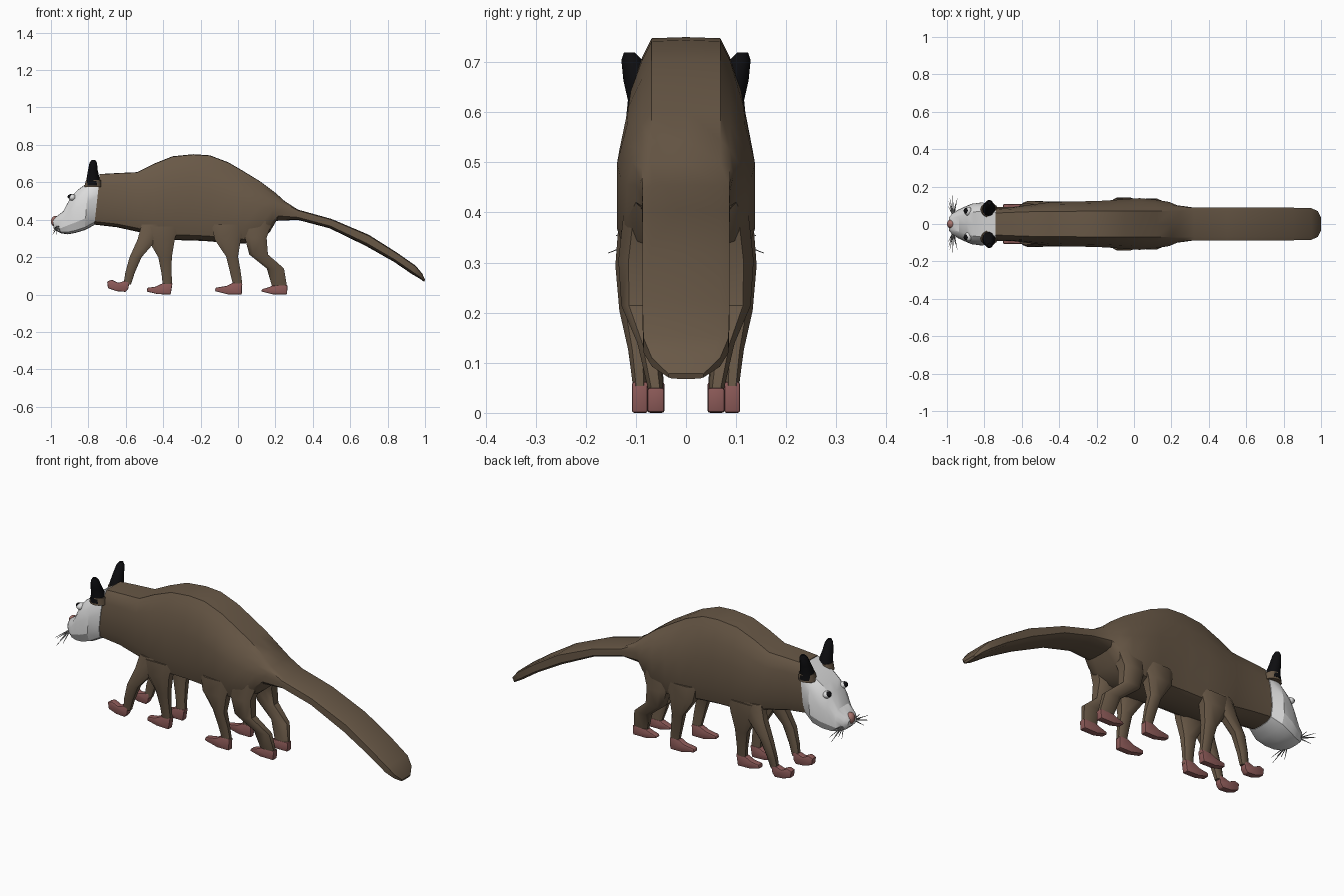
import bpy, bmesh, math
from mathutils import Vector

if "Cube" in bpy.data.objects:
    bpy.data.objects.remove(bpy.data.objects["Cube"])


def material(name, rgb):
    m = bpy.data.materials.new(name)
    m.diffuse_color = (*rgb, 1)
    m.use_nodes = True
    m.node_tree.nodes["Principled BSDF"].inputs["Base Color"].default_value = m.diffuse_color
    return m


BROWN = material("brown fur", (0.14, 0.098, 0.062))
WHITE = material("white face", (0.72, 0.72, 0.72))
BLACK = material("black", (0.004, 0.004, 0.005))
PINK = material("pink feet", (0.27, 0.105, 0.1))
NOSE = material("nose pink", (0.38, 0.17, 0.15))
GREY = material("whisker grey", (0.3, 0.3, 0.3))


def finish(bm, name, mat, mirror=False, angle=35):
    bmesh.ops.recalc_face_normals(bm, faces=bm.faces[:])
    me = bpy.data.meshes.new(name)
    bm.to_mesh(me)
    bm.free()
    ob = bpy.data.objects.new(name, me)
    bpy.context.collection.objects.link(ob)
    me.materials.append(mat)
    bpy.ops.object.select_all(action='DESELECT')
    ob.select_set(True)
    bpy.context.view_layer.objects.active = ob
    bpy.ops.object.shade_smooth_by_angle(angle=math.radians(angle))
    if mirror:
        mod = ob.modifiers.new("mirror", 'MIRROR')
        mod.use_axis = (False, True, False)
        mod.use_mirror_merge = False
    return ob


def loft(rings, name, mat, mirror=False, angle=35):
    bm = bmesh.new()
    loops = [[bm.verts.new(p) for p in r] for r in rings]
    n = len(loops[0])
    for a, b in zip(loops, loops[1:]):
        for i in range(n):
            bm.faces.new((a[i], a[(i + 1) % n], b[(i + 1) % n], b[i]))
    bm.faces.new(loops[0])
    bm.faces.new(loops[-1])
    return finish(bm, name, mat, mirror, angle)


def section(xt, zt, xb, zb, wt, w):
    """Boxy rounded cross-section, slanted from its top to its bottom point."""
    half = [(0, 0), (0.78 * wt, 0.005), (wt, 0.09), (0.6 * w + 0.4 * wt, 0.22),
            (w, 0.42), (w, 0.75), (0.82 * w, 0.94), (0.5 * w, 0.99), (0, 1)]
    pts = half + [(-y, s) for y, s in half[-2:0:-1]]
    return [(xt + (xb - xt) * s, y, zt + (zb - zt) * s) for y, s in pts]


# body and broad flat tail
body = [(-.74, .65, -.77, .38, .075, .09), (-.65, .655, -.65, .366, .08, .091),
        (-.54, .66, -.53, .34, .085, .105), (-.45, .705, -.45, .305, .085, .117),
        (-.35, .745, -.35, .297, .087, .12), (-.24, .756, -.24, .295, .088, .122),
        (-.15, .75, -.15, .29, .088, .125), (-.05, .712, -.05, .28, .088, .133),
        (.03, .665, .03, .278, .088, .138), (.12, .61, .11, .29, .088, .13),
        (.2, .55, .17, .34, .088, .118), (.25, .505, .205, .40, .088, .1),
        (.32, .46, .32, .405, .087, .088), (.5, .41, .49, .36, .087, .087),
        (.7, .325, .685, .265, .087, .087), (.85, .23, .835, .18, .087, .087),
        (.95, .16, .93, .115, .085, .085), (.985, .118, .97, .092, .068, .068),
        (1.0, .085, .995, .074, .035, .035)]
loft([section(*s) for s in body], "body_and_tail", BROWN)

# head
head = [(-.738, .648, -.768, .377, .08, .094), (-.80, .607, -.82, .35, .09, .115),
        (-.86, .563, -.87, .335, .082, .108), (-.895, .525, -.91, .328, .07, .092),
        (-.935, .45, -.945, .333, .052, .075), (-.975, .42, -.97, .345, .04, .055),
        (-.99, .40, -.985, .36, .026, .036)]
loft([section(*s) for s in head], "head", WHITE, angle=25)


def ellipse(c, rx, ry, n=12):
    return [(c[0] + rx * math.cos(2 * math.pi * i / n),
             c[1] + ry * math.sin(2 * math.pi * i / n), c[2]) for i in range(n)]


# ears leaning outward, with a brown base
loft([ellipse((-.775, .078, .59), .04, .042), ellipse((-.775, .08, .63), .034, .036),
      ellipse((-.776, .095, .67), .026, .03), ellipse((-.774, .108, .71), .02, .021),
      ellipse((-.773, .113, .725), .01, .011)], "ear", BLACK, True)
loft([ellipse((-.775, .073, .58), .047, .045), ellipse((-.773, .076, .618), .04, .041)],
     "ear_base", BROWN, True)


def ball(name, loc, scale, mat, mirror=False):
    bm = bmesh.new()
    bmesh.ops.create_uvsphere(bm, u_segments=16, v_segments=10, radius=1)
    bmesh.ops.scale(bm, vec=scale, verts=bm.verts[:])
    bmesh.ops.translate(bm, vec=loc, verts=bm.verts[:])
    return finish(bm, name, mat, mirror, 60)


# eyes and nose
ball("eye_rim", (-.886, .068, .525), (.02, .024, .018), WHITE, True)
ball("eye", (-.893, .07, .529), (.018, .017, .014), BLACK, True)
ball("nose", (-.975, 0, .397), (.025, .026, .03), NOSE)

# whiskers
bm = bmesh.new()
root = Vector((-.965, .04, .37))
for tip in [(-.97, .155, .325), (-.99, .12, .345), (-.945, .135, .335),
            (-.992, .095, .325), (-.955, .11, .37), (-.985, .14, .36)]:
    d = Vector(tip) - root
    new = bmesh.ops.create_cone(bm, segments=5, radius1=.004, radius2=.0008,
                                depth=d.length, cap_ends=True)['verts']
    bmesh.ops.rotate(bm, verts=new, cent=(0, 0, 0),
                     matrix=d.to_track_quat('Z', 'Y').to_matrix())
    bmesh.ops.translate(bm, verts=new, vec=root + d / 2)
finish(bm, "whiskers", GREY, True)


def block_ring(x, y, z, hx, hy):
    k = .55
    return [(x + a * hx, y + b * hy, z) for a, b in
            [(1, k), (k, 1), (-k, 1), (-1, k), (-1, -k), (-k, -1), (k, -1), (1, -k)]]


def foot(name, y, hy, profile):
    bm = bmesh.new()
    f = bm.faces.new([bm.verts.new((x, y - hy, z)) for x, z in profile])
    ext = bmesh.ops.extrude_face_region(bm, geom=[f])['geom']
    bmesh.ops.translate(bm, vec=(0, 2 * hy, 0),
                        verts=[v for v in ext if isinstance(v, bmesh.types.BMVert)])
    bmesh.ops.bevel(bm, geom=bm.edges[:], offset=.005, segments=2,
                    affect='EDGES', profile=.5)
    finish(bm, name, PINK, True)


# four mirrored pairs of legs: rings are x, y, z, half length, half width
legs = {
    "front_leg_leading": [(-.455, .08, .38, .06, .03), (-.485, .088, .30, .052, .032),
                          (-.548, .098, .205, .032, .026), (-.578, .094, .12, .025, .02),
                          (-.592, .09, .06, .02, .015)],
    "front_leg_trailing": [(-.41, .08, .37, .09, .036), (-.41, .085, .30, .072, .035),
                           (-.39, .075, .205, .036, .027), (-.382, .066, .12, .027, .02),
                           (-.377, .06, .05, .025, .015)],
    "hind_leg_leading": [(-.05, .09, .38, .09, .045), (-.055, .1, .30, .07, .041),
                         (-.032, .105, .21, .032, .028), (-.015, .097, .13, .029, .018),
                         (-.002, .092, .06, .025, .014)],
    "hind_leg_trailing": [(.1, .08, .40, .085, .045), (.095, .09, .31, .058, .045),
                          (.11, .095, .22, .05, .034), (.2, .075, .145, .046, .022),
                          (.222, .06, .05, .04, .015)],
}
for name, rings in legs.items():
    loft([block_ring(*r) for r in rings], name, BROWN, True, 40)

# feet
foot("front_foot_leading", .09, .017,
     [(-.582, .08), (-.61, .078), (-.64, .068), (-.675, .085), (-.70, .075),
      (-.695, .04), (-.65, .024), (-.60, .02), (-.585, .04)])
foot("front_foot_trailing", .06, .017,
     [(-.35, .068), (-.405, .065), (-.44, .048), (-.485, .042), (-.488, .022),
      (-.43, .008), (-.36, .006)])
foot("hind_foot_leading", .092, .016,
     [(.022, .068), (-.03, .068), (-.06, .052), (-.12, .042), (-.123, .024),
      (-.05, .006), (.02, .006)])
foot("hind_foot_trailing", .06, .017,
     [(.265, .056), (.185, .054), (.165, .045), (.128, .034), (.125, .022),
      (.185, .007), (.262, .007)])

# stand the model exactly on the ground
low = min((v.co.z for o in bpy.data.objects for v in o.data.vertices))
for o in bpy.data.objects:
    o.location.z -= low
